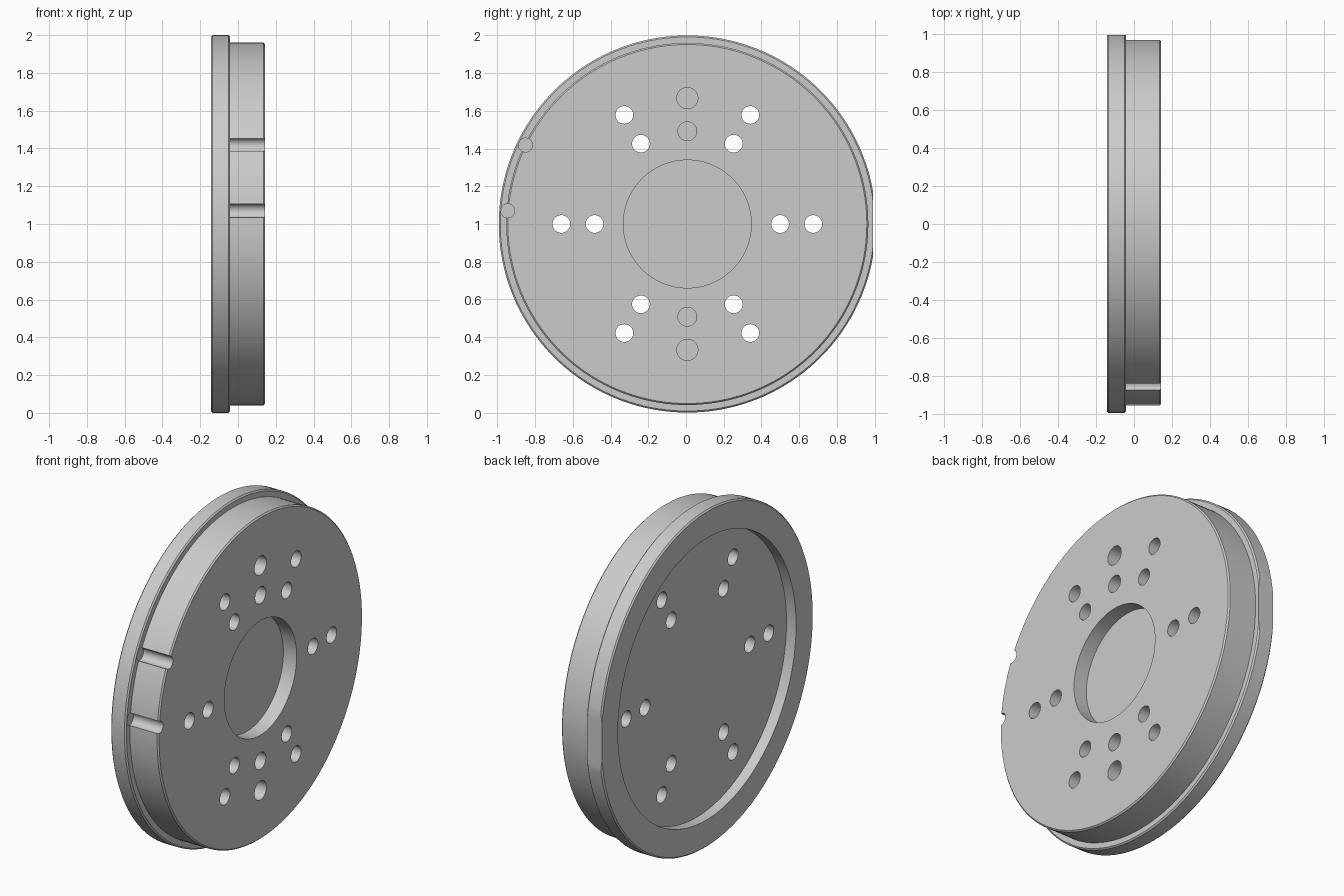
import bpy, bmesh
from math import pi, sin, cos, radians
from mathutils import Matrix, Vector

cube = bpy.data.objects.get("Cube")
if cube:
    bpy.data.objects.remove(cube, do_unlink=True)

CY, CZ = 0.007, 1.0            # axle position
BACK, STEP, FRONT = -0.143, -0.043, 0.143
C = 0.008                      # edge chamfer

# Material
grey = bpy.data.materials.new("machined grey")
grey.use_nodes = True
colour = (0.6, 0.6, 0.6, 1)
grey.diffuse_color = colour
grey.node_tree.nodes["Principled BSDF"].inputs["Base Color"].default_value = colour


def make_object(name, bm):
    bmesh.ops.recalc_face_normals(bm, faces=bm.faces[:])
    mesh = bpy.data.meshes.new(name)
    bm.to_mesh(mesh)
    bm.free()
    mesh.materials.append(grey)
    obj = bpy.data.objects.new(name, mesh)
    bpy.context.collection.objects.link(obj)
    return obj


def add_hole(bm, radius, dist, angle, x0, x1):
    """Cylinder along x at a polar position around the axle."""
    a = radians(angle)
    centre = Vector(((x0 + x1) / 2, CY + dist * cos(a), CZ + dist * sin(a)))
    bmesh.ops.create_cone(bm, cap_ends=True, segments=40, radius1=radius,
                          radius2=radius, depth=x1 - x0,
                          matrix=Matrix.Translation(centre) @ Matrix.Rotation(pi / 2, 4, 'Y'))


# Stepped disc: profile (x, radius) from bore floor, round the rim, to rear recess floor
profile = [(0.056, 0.339), (FRONT, 0.339), (FRONT, 0.96 - C), (FRONT - C, 0.96),
           (STEP, 0.96), (STEP, 1 - C), (STEP - C, 1), (BACK + C, 1),
           (BACK, 1 - C), (BACK, 0.836), (-0.08, 0.836)]
bm = bmesh.new()
verts = [bm.verts.new((x, CY, CZ + r)) for x, r in profile]
edges = [bm.edges.new(pair) for pair in zip(verts, verts[1:])]
bmesh.ops.spin(bm, geom=verts + edges, cent=(0, CY, CZ), axis=(1, 0, 0),
               angle=2 * pi, steps=160, use_duplicate=False)
bmesh.ops.remove_doubles(bm, verts=bm.verts[:], dist=1e-4)
bmesh.ops.holes_fill(bm, edges=[e for e in bm.edges if e.is_boundary], sides=0)
disc = make_object("stepped_disc", bm)

# Cutters for the bolt holes, blind holes, rim slots and flange flat
bm = bmesh.new()
for angle in (0, 60, 120, 180, 240, 300):
    for dist in (0.492, 0.668):
        add_hole(bm, 0.047, dist, angle, -0.3, 0.3)
for angle in (90, 270):
    add_hole(bm, 0.05, 0.492, angle, 0.0, 0.3)
    add_hole(bm, 0.056, 0.668, angle, 0.0, 0.3)
for angle in (154, 175.8):
    add_hole(bm, 0.037, 0.955, angle, STEP - 0.008, 0.3)
bmesh.ops.create_cube(bm, size=1, matrix=Matrix.Translation((0, CY + 1.486, CZ)))
cutter = make_object("hole_cutter", bm)
cutter.hide_render = True

cut = disc.modifiers.new("holes", 'BOOLEAN')
cut.operation = 'DIFFERENCE'
cut.solver = 'EXACT'
cut.object = cutter
bpy.ops.object.select_all(action='DESELECT')
disc.select_set(True)
bpy.context.view_layer.objects.active = disc
bpy.ops.object.modifier_apply(modifier=cut.name)
bpy.data.objects.remove(cutter, do_unlink=True)
bpy.ops.object.shade_smooth_by_angle(angle=radians(30))
